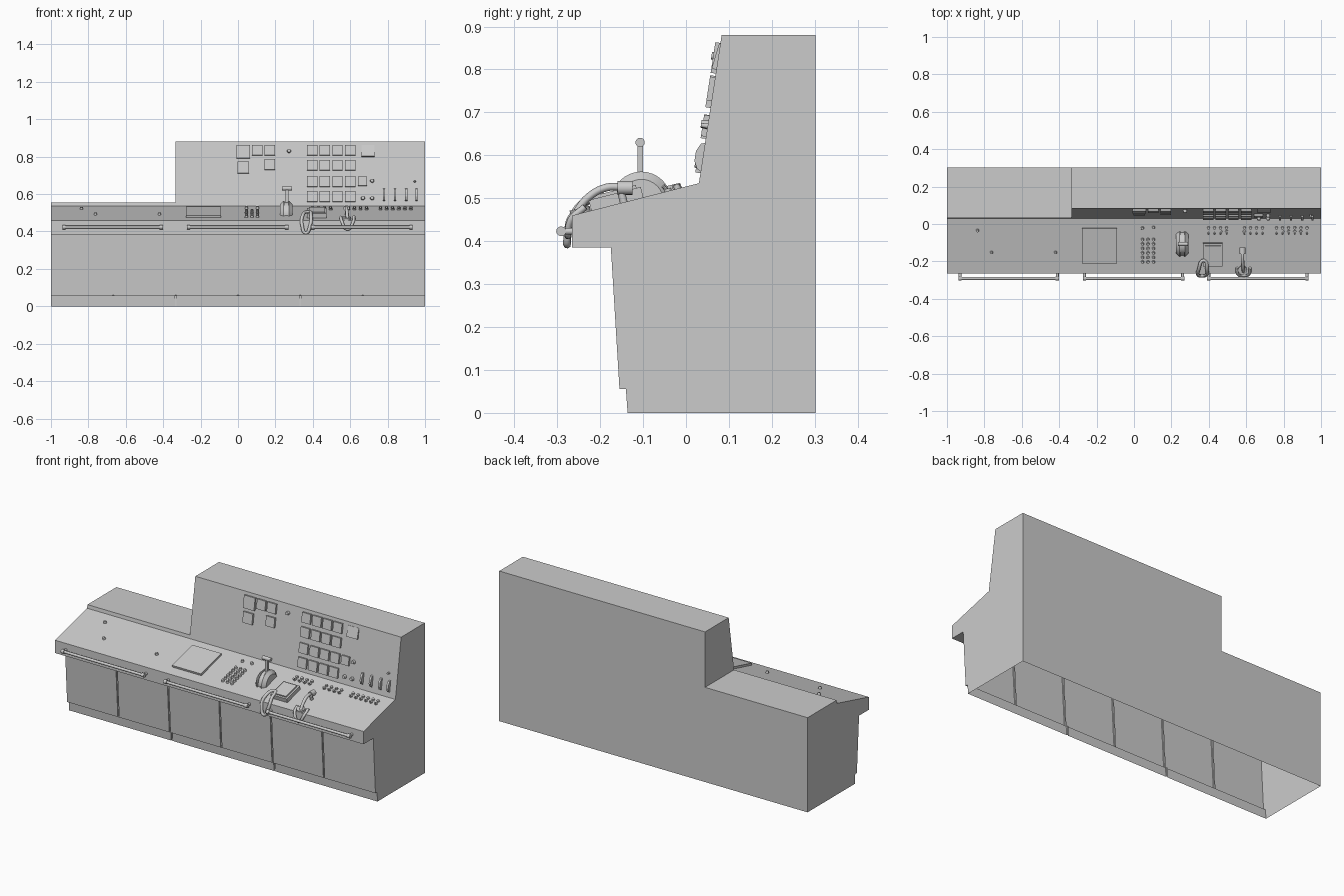
import bpy, bmesh, math
from mathutils import Matrix, Vector

if "Cube" in bpy.data.objects:
    bpy.data.objects.remove(bpy.data.objects["Cube"])

DESK = math.atan2(0.075, 0.295)            # desk slope
PANEL = math.pi / 2 - math.atan2(0.053, 0.345)  # instrument panel slope


def desk(x, y):
    """Frame lying on the sloping desk, z out of the surface."""
    z = 0.46 + (y + 0.265) * math.tan(DESK)
    return Matrix.Translation((x, y, z)) @ Matrix.Rotation(DESK, 4, 'X')


def panel(x, z):
    """Frame lying on the upright instrument panel, z out of the surface."""
    y = 0.03 + (z - 0.535) * 0.053 / 0.345
    return Matrix.Translation((x, y, z)) @ Matrix.Rotation(PANEL, 4, 'X')


def box(bm, m, size, centre=(0, 0, 0)):
    bmesh.ops.create_cube(bm, size=1, matrix=m @ Matrix.Translation(centre) @ Matrix.Diagonal((*size, 1)))


def cyl(bm, m, r, h, r2=None, n=12):
    bmesh.ops.create_cone(bm, cap_ends=True, segments=n, radius1=r, radius2=r if r2 is None else r2,
                          depth=h, matrix=m @ Matrix.Translation((0, 0, h / 2)))


def finish(bm, name, smooth=False):
    me = bpy.data.meshes.new(name)
    bm.to_mesh(me)
    bm.free()
    ob = bpy.data.objects.new(name, me)
    bpy.context.collection.objects.link(ob)
    if smooth:
        bpy.ops.object.select_all(action='DESELECT')
        ob.select_set(True)
        bpy.context.view_layer.objects.active = ob
        bpy.ops.object.shade_smooth_by_angle(angle=math.radians(40))
    return ob


def tube(name, pts, r, closed=False, smooth=True):
    cu = bpy.data.curves.new(name, 'CURVE')
    cu.dimensions = '3D'
    cu.bevel_depth, cu.bevel_resolution, cu.resolution_u = r, 2, 6
    cu.use_fill_caps = True
    sp = cu.splines.new('BEZIER' if smooth else 'POLY')
    points = sp.bezier_points if smooth else sp.points
    points.add(len(pts) - 1)
    for p, co in zip(points, pts):
        if smooth:
            p.co = co
            p.handle_left_type = p.handle_right_type = 'AUTO'
        else:
            p.co = (*co, 1)
    sp.use_cyclic_u = closed
    ob = bpy.data.objects.new(name, cu)
    bpy.context.collection.objects.link(ob)


I = Matrix.Identity(4)

# console body: side profile extruded across the width
profile = [(-0.136, 0), (-0.14, 0.056), (-0.155, 0.056), (-0.175, 0.385), (-0.265, 0.385), (-0.265, 0.46),
           (0.03, 0.535), (0.083, 0.88), (0.302, 0.88), (0.302, 0)]
bm = bmesh.new()
f = bm.faces.new([bm.verts.new((-1, y, z)) for y, z in profile])
ext = bmesh.ops.extrude_face_region(bm, geom=[f])
bmesh.ops.translate(bm, vec=(2, 0, 0), verts=[v for v in ext['geom'] if isinstance(v, bmesh.types.BMVert)])
bmesh.ops.recalc_face_normals(bm, faces=bm.faces)
body = finish(bm, "console_body")

# cutter: lowered left end and door seams
bm = bmesh.new()
box(bm, I, (0.8, 1, 0.5), (-0.735, 0.1, 0.805))
for i in range(-2, 3):
    m = Matrix.Translation((i / 3, -0.165, 0.221)) @ Matrix.Rotation(math.atan2(0.02, 0.33), 4, 'X')
    box(bm, m, (0.009, 0.014, 0.325))
    if i % 2:
        box(bm, I, (0.009, 0.014, 0.064), (i / 3 , -0.138, 0.022))
cutter = finish(bm, "body_cutter")
cutter.hide_render = True
mod = body.modifiers.new("cut", 'BOOLEAN')
mod.operation, mod.solver, mod.object = 'DIFFERENCE', 'EXACT', cutter
bpy.context.view_layer.objects.active = body
bpy.ops.object.modifier_apply(modifier=mod.name)
bpy.data.objects.remove(cutter)

# open underside
bm = bmesh.new()
bm.from_mesh(body.data)
bmesh.ops.delete(bm, context='FACES', geom=[f for f in bm.faces if f.calc_center_median().z < 0.001])
bm.to_mesh(body.data)
bm.free()

# front grab rails with end posts and end caps
for n, (a, b) in enumerate([(-0.93, -0.41), (-0.265, 0.26), (0.4, 0.925)]):
    bm = bmesh.new()
    ry = Matrix.Rotation(math.pi / 2, 4, 'Y')
    cyl(bm, Matrix.Translation((a, -0.291, 0.423)) @ ry, 0.008, b - a)
    for x in (a, b):
        cyl(bm, Matrix.Translation((x, -0.262, 0.423)) @ Matrix.Rotation(math.pi / 2, 4, 'X'), 0.008, 0.029)
        cyl(bm, Matrix.Translation((x - 0.009, -0.291, 0.423)) @ ry, 0.0115, 0.018)
    finish(bm, f"grab_rail_{n + 1}", True)

# square meters on the panel
bm = bmesh.new()
COLS = (0.396, 0.465, 0.532, 0.599)
meters = [(0.027, 0.826, 0.072), (0.104, 0.834, 0.056), (0.171, 0.834, 0.056), (0.027, 0.741, 0.062),
          (0.171, 0.757, 0.056), (0.666, 0.668, 0.05)]
meters += [(x, z, 0.056) for x in COLS for z in (0.834, 0.754, 0.666, 0.586)]
for x, z, s in meters:
    box(bm, panel(x, z), (s, s, 0.014), (0, 0, 0.005))
# tilted meter, flush at its lower edge
box(bm, panel(0.695, 0.83) @ Matrix.Rotation(math.radians(-8), 4, 'X'), (0.07, 0.062, 0.014), (0, 0, 0.0))
finish(bm, "panel_meters")

# panel knobs
bm = bmesh.new()
for x, z, r in [(0.273, 0.83, 0.011), (0.717, 0.671, 0.011), (0.668, 0.578, 0.011), (0.717, 0.578, 0.011),
                (0.945, 0.668, 0.006)]:
    cyl(bm, panel(x, z), r, 0.016, r * 0.8)
finish(bm, "panel_knobs", True)

# arched sliders on the panel
bm = bmesh.new()
for x in (0.781, 0.84, 0.9, 0.954):
    m = panel(x, 0.596)
    vs = [bm.verts.new(m @ Vector((-0.006, y, z))) for y, z in
          [(-0.034, -0.002), (0.034, -0.002), (0.03, 0.009), (0.012, 0.018), (-0.012, 0.018), (-0.03, 0.009)]]
    ext = bmesh.ops.extrude_face_region(bm, geom=[bm.faces.new(vs)])
    bmesh.ops.translate(bm, vec=(0.012, 0, 0), verts=[v for v in ext['geom'] if isinstance(v, bmesh.types.BMVert)])
bmesh.ops.recalc_face_normals(bm, faces=bm.faces)
finish(bm, "panel_sliders")

# flat display plate on the desk
bm = bmesh.new()
box(bm, desk(-0.185, -0.115), (0.188, 0.195, 0.016), (0, 0, 0.004))
finish(bm, "desk_plate")

# push buttons and small desk knobs
bm = bmesh.new()
for x in (0.045, 0.075, 0.104):
    for j in range(6):
        cyl(bm, desk(x, -0.083 - 0.024 * j), 0.009, 0.012, 0.007)
for x, y in [(0.045, -0.022), (0.104, -0.018), (-0.837, -0.035), (-0.762, -0.152), (-0.42, -0.152)]:
    cyl(bm, desk(x, y), 0.009, 0.012, 0.007)
finish(bm, "desk_buttons", True)

# toggle switches along the back of the desk
bm = bmesh.new()
for start, count in ((0.398, 4), (0.59, 4), (0.762, 6)):
    for i in range(count):
        x = start + 0.0325 * i
        cyl(bm, desk(x, -0.02), 0.008, 0.01)
        m = desk(x, -0.042)
        cyl(bm, m, 0.009, 0.006)
        cyl(bm, m @ Matrix.Rotation(math.radians(30), 4, 'X'), 0.003, 0.018, 0.005, 8)
finish(bm, "toggle_switches", True)

# lever quadrant: chamfered drum sunk in the desk, lathed about the x axis
bm = bmesh.new()
prof = [(-0.034, 0), (-0.034, 0.052), (-0.016, 0.07), (-0.01, 0.07), (-0.01, 0.064), (0.01, 0.064), (0.01, 0.07),
        (0.016, 0.07), (0.034, 0.052), (0.034, 0)]
vs = [bm.verts.new((0.258 + x, -0.104, 0.492 + r)) for x, r in prof]
es = [bm.edges.new(p) for p in zip(vs, vs[1:])]
bmesh.ops.spin(bm, geom=vs + es, cent=(0.258, -0.104, 0.492), axis=(1, 0, 0), angle=2 * math.pi, steps=32)
bmesh.ops.remove_doubles(bm, verts=bm.verts, dist=0.0001)
bmesh.ops.recalc_face_normals(bm, faces=bm.faces)
finish(bm, "lever_quadrant", True)

# lever stalk and cross handle
bm = bmesh.new()
box(bm, I, (0.016, 0.013, 0.09), (0.263, -0.107, 0.588))
cyl(bm, Matrix.Translation((0.236, -0.107, 0.63)) @ Matrix.Rotation(math.pi / 2, 4, 'Y'), 0.011, 0.054)
finish(bm, "lever_handle", True)

# telephone base with raised top
bm = bmesh.new()
box(bm, desk(0.422, -0.16), (0.105, 0.125, 0.03), (0, 0, 0.01))
box(bm, desk(0.422, -0.16), (0.085, 0.105, 0.008), (0, 0, 0.028))
finish(bm, "phone_base")

# cord looped over the front edge
tube("phone_loop", [(0.345, -0.245, 0.482), (0.343, -0.272, 0.43), (0.362, -0.277, 0.392), (0.385, -0.273, 0.43),
                    (0.39, -0.245, 0.485), (0.375, -0.195, 0.505)], 0.009, True)

# arched microphone neck, head and hanging hook
tube("microphone_neck", [(0.585, -0.255, 0.468), (0.583, -0.23, 0.5), (0.58, -0.185, 0.525), (0.58, -0.14, 0.525)], 0.009)
tube("microphone_hook", [(0.55, -0.235, 0.478), (0.555, -0.268, 0.455), (0.585, -0.275, 0.412), (0.615, -0.268, 0.45),
                         (0.62, -0.235, 0.48)], 0.008)
bm = bmesh.new()
cyl(bm, Matrix.Translation((0.58, -0.125, 0.524)) @ Matrix.Rotation(math.pi / 2, 4, 'X'), 0.016, 0.035, n=16)
cyl(bm, desk(0.58, -0.245), 0.024, 0.012, n=16)
cyl(bm, desk(0.58, -0.145), 0.009, 0.035)
finish(bm, "microphone_head", True)
